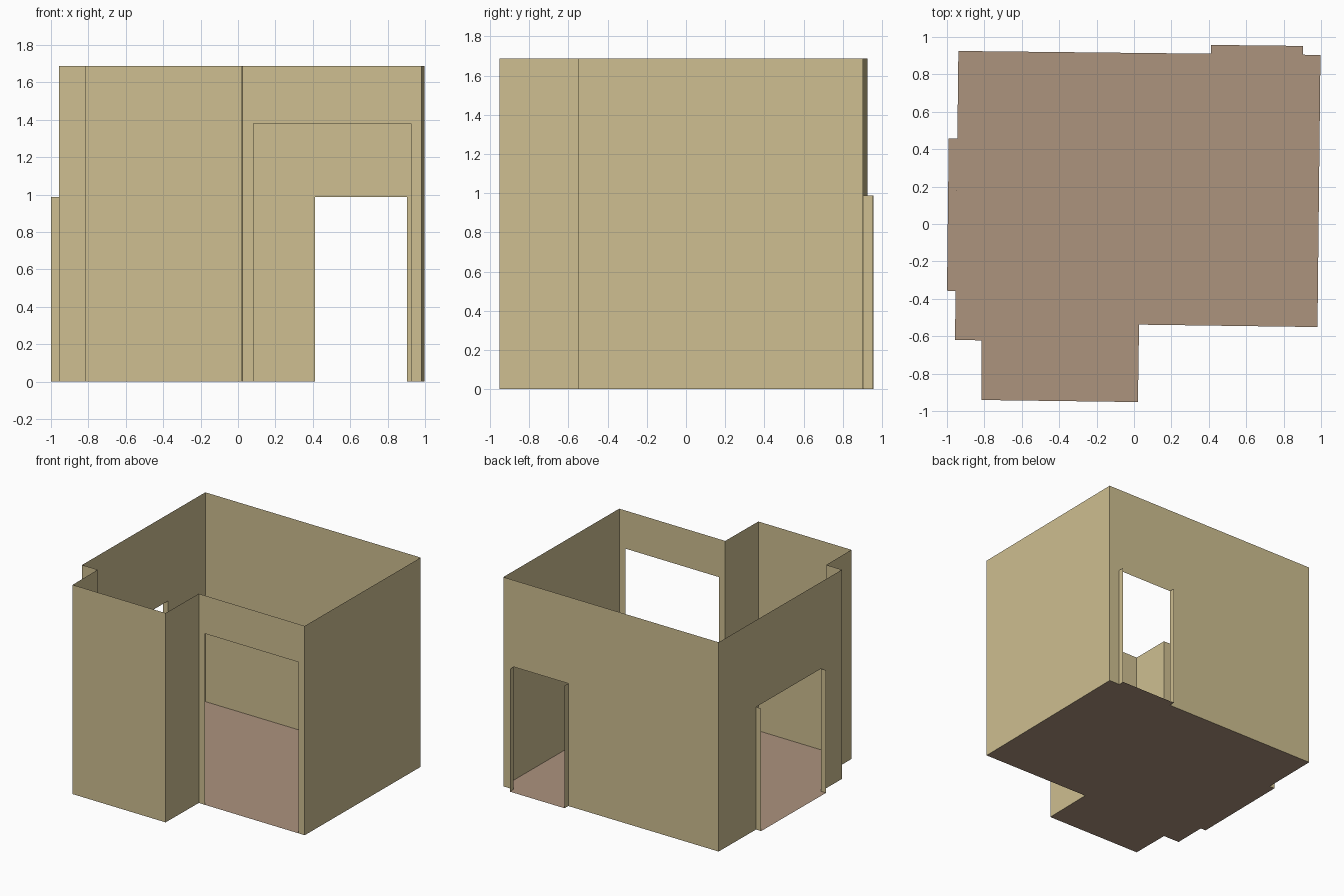
import bpy
from mathutils import Vector

if "Cube" in bpy.data.objects:
    bpy.data.objects.remove(bpy.data.objects["Cube"])

H = 1.687        # wall height
DOOR_H = 0.988   # door opening height
WIDE_H = 1.38    # wide front opening height


def material(name, rgb):
    m = bpy.data.materials.new(name)
    m.diffuse_color = (*rgb, 1.0)
    m.use_nodes = True
    m.node_tree.nodes["Principled BSDF"].inputs["Base Color"].default_value = m.diffuse_color
    return m


WALL = material("sand wall", (0.62, 0.52, 0.283))
FLOOR = material("pinkish brown floor", (0.415, 0.293, 0.207))


def sheet(name, faces, mat):
    """Object from a list of polygons, merging shared corners."""
    verts, index, polys = [], {}, []
    for face in faces:
        poly = []
        for p in face:
            key = tuple(round(c, 5) for c in p)
            if key not in index:
                index[key] = len(verts)
                verts.append(key)
            poly.append(index[key])
        polys.append(poly)
    me = bpy.data.meshes.new(name)
    me.from_pydata(verts, [], polys)
    me.materials.append(mat)
    ob = bpy.data.objects.new(name, me)
    bpy.context.collection.objects.link(ob)
    return ob


def panel(a, b, z0, z1):
    """Upright quad over the plan line a-b."""
    return [(*a, z0), (*b, z0), (*b, z1), (*a, z1)]


# Room plan, counter-clockwise, so wall faces point outwards
plan = [Vector(p) for p in (
    (-0.816, -0.941), (0.021, -0.952), (0.027, -0.538), (0.981, -0.551),
    (0.997, 0.904), (-0.939, 0.925), (-0.957, -0.62), (-0.816, -0.622))]
names = ["bay_front_wall", "bay_right_wall", "front_wall", "right_wall",
         "back_wall", "left_wall", "step_wall", "bay_left_wall"]

# wall name: (start and end along the wall, height, jamb depth)
openings = {
    "front_wall": (0.059, 0.941, WIDE_H, 0.0),
    "back_wall": (0.048, 0.302, DOOR_H, 0.047),
    "left_wall": (0.303, 0.830, DOOR_H, 0.046),
}

outline = []
for i, name in enumerate(names):
    a, b = plan[i], plan[(i + 1) % len(plan)]
    outline.append(a)
    if name not in openings:
        sheet(name, [panel(a, b, 0, H)], WALL)
        continue
    # wall as one face running round its opening
    t0, t1, top, depth = openings[name]
    p, q = a.lerp(b, t0), a.lerp(b, t1)
    sheet(name, [[(*a, 0), (*p, 0), (*p, top), (*q, top), (*q, 0),
                  (*b, 0), (*b, H), (*a, H)]], WALL)
    if depth:
        # jambs stand out from the wall, with the floor between them
        d = (b - a).normalized()
        out = Vector((d.y, -d.x)) * depth
        sheet(name.replace("wall", "door_jambs"),
              [panel(p, p + out, 0, top), panel(q + out, q, 0, top)], WALL)
        outline += [p, p + out, q + out, q]

# Floor, including the door sills
sheet("floor", [[(*p, 0) for p in outline]], FLOOR)
